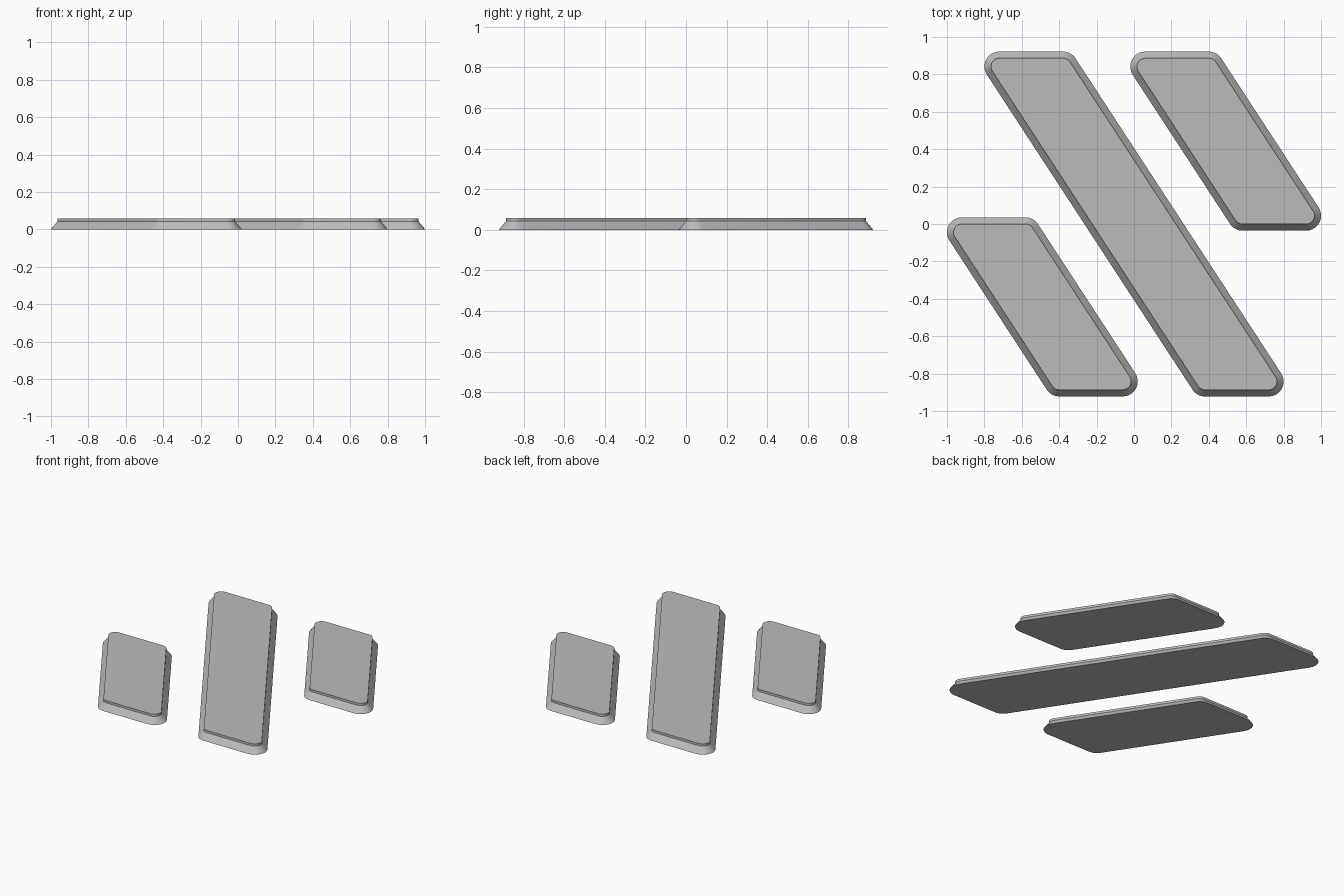
import bpy
import bmesh
from math import atan2, pi, cos, sin
from mathutils import Vector

cube = bpy.data.objects.get("Cube")
if cube:
    bpy.data.objects.remove(cube, do_unlink=True)

grey = bpy.data.materials.new("plain grey")
grey.use_nodes = True
COLOUR = (0.5, 0.5, 0.5, 1)
grey.diffuse_color = COLOUR
grey.node_tree.nodes["Principled BSDF"].inputs["Base Color"].default_value = COLOUR

SLANT = 0.653      # sideways run per unit of depth
WIDTH = 0.34       # straight part of the short ends
STEPS = 10         # segments in each rounded corner
# Corner radius and height of each level: foot, shoulder, top rim
LEVELS = [(0.08, 0.0), (0.045, 0.043), (0.045, 0.059)]


def outline(length, radius):
    """Rounded slanted bar outline, counter-clockwise."""
    h, run = length / 2, SLANT * length / 2
    w = WIDTH / 2
    centres = [Vector(c) for c in ((run - w, -h), (run + w, -h), (w - run, h), (-run - w, h))]
    points = []
    for i, c in enumerate(centres):
        before = c - centres[i - 1]
        after = centres[(i + 1) % 4] - c
        start = atan2(before.y, before.x) - pi / 2
        sweep = (atan2(after.y, after.x) - atan2(before.y, before.x)) % (2 * pi)
        for s in range(STEPS + 1):
            a = start + sweep * s / STEPS
            points.append((c.x + radius * cos(a), c.y + radius * sin(a)))
    return points


def slanted_bar(name, x, y, length):
    bm = bmesh.new()
    rings = [[bm.verts.new((px, py, z)) for px, py in outline(length, r)] for r, z in LEVELS]
    n = len(rings[0])
    for low, high in zip(rings, rings[1:]):
        for i in range(n):
            j = (i + 1) % n
            bm.faces.new((low[i], low[j], high[j], high[i]))
    bm.faces.new(rings[-1])
    bm.faces.new(rings[0][::-1])
    mesh = bpy.data.meshes.new(name)
    bm.to_mesh(mesh)
    bm.free()
    mesh.materials.append(grey)
    bar = bpy.data.objects.new(name, mesh)
    bar.location = (x, y, 0)
    bpy.context.collection.objects.link(bar)
    bpy.ops.object.select_all(action="DESELECT")
    bar.select_set(True)
    bpy.context.view_layer.objects.active = bar
    bpy.ops.object.shade_smooth_by_angle(angle=0.5)


# Long middle bar with a short bar on each side
slanted_bar("middle_bar", 0, 0, 1.684)
slanted_bar("left_bar", 0.49, 0.443, 0.797)
slanted_bar("right_bar", -0.49, -0.443, 0.797)
